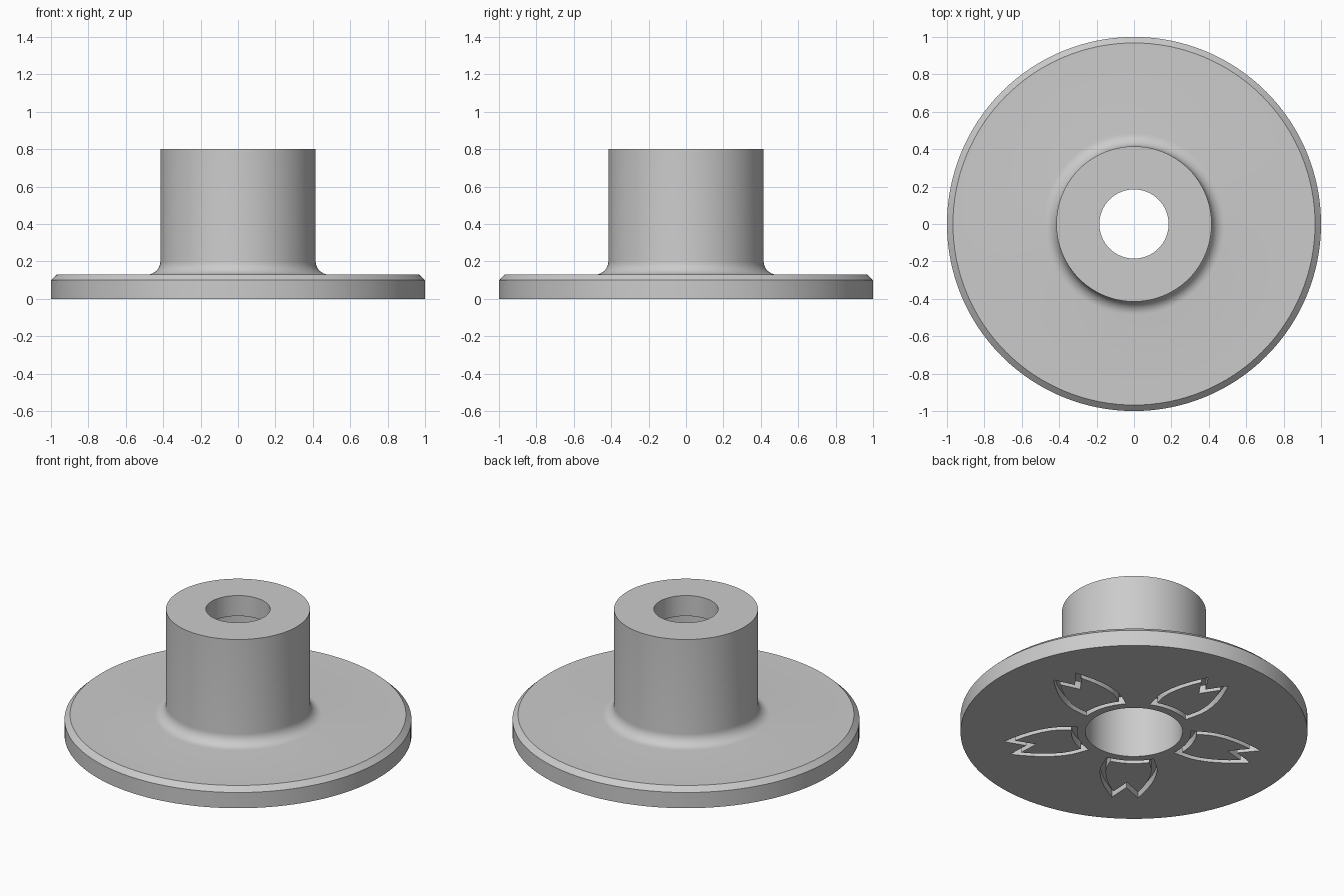
import bpy, bmesh, math
from mathutils import Matrix, Vector

cube = bpy.data.objects.get("Cube")
if cube:
    bpy.data.objects.remove(cube, do_unlink=True)

grey = bpy.data.materials.new("light_grey")
grey.use_nodes = True
grey.diffuse_color = (0.6, 0.6, 0.6, 1)
grey.node_tree.nodes["Principled BSDF"].inputs["Base Color"].default_value = (0.6, 0.6, 0.6, 1)


def make_object(name, bm):
    bmesh.ops.recalc_face_normals(bm, faces=bm.faces)
    mesh = bpy.data.meshes.new(name)
    bm.to_mesh(mesh)
    bm.free()
    mesh.materials.append(grey)
    obj = bpy.data.objects.new(name, mesh)
    bpy.context.collection.objects.link(obj)
    return obj


# Flanged hub: one lathed profile with chamfered rim, root fillet and stepped bore
hub_r, flange_z, fillet = 0.415, 0.13, 0.07
profile = [(0.28, 0), (1, 0), (1, 0.1), (0.968, flange_z)]
for i in range(9):
    a = math.pi / 2 * i / 8
    profile.append((hub_r + fillet - fillet * math.sin(a),
                    flange_z + fillet - fillet * math.cos(a)))
profile += [(hub_r, 0.8), (0.185, 0.8), (0.185, 0.67), (0.28, 0.67)]

bm = bmesh.new()
verts = [bm.verts.new((r, 0, z)) for r, z in profile]
edges = [bm.edges.new((v, verts[(i + 1) % len(verts)])) for i, v in enumerate(verts)]
bmesh.ops.spin(bm, geom=verts + edges, cent=(0, 0, 0), axis=(0, 0, 1),
               angle=math.tau, steps=128, use_duplicate=False)
bmesh.ops.remove_doubles(bm, verts=bm.verts, dist=0.0001)
hub = make_object("flanged_hub", bm)

# Petal outline along +x: inner arc, bulging sides, notched tip
depth = 0.05
side = [(0.36, 0.150), (0.41, 0.161), (0.46, 0.164), (0.52, 0.158),
        (0.58, 0.145), (0.64, 0.126), (0.70, 0.101), (0.755, 0.075)]
arc = [(0.33 * math.cos(a), 0.33 * math.sin(a))
       for a in [math.radians(-24 + 6 * i) for i in range(9)]]
outline = arc + side + [(0.64, 0)] + [(u, -v) for u, v in reversed(side)]

# Five ring-shaped cutters leave a flush island inside each petal groove
bm = bmesh.new()
for k in range(5):
    turn = Matrix.Rotation(math.radians(90 + 72 * k), 4, "Z")
    face = bm.faces.new([bm.verts.new(turn @ Vector((u, v, -0.05))) for u, v in outline])
    face.normal_update()
    ring = bmesh.ops.inset_region(bm, faces=[face], thickness=0.032,
                                  use_even_offset=True, use_boundary=True)["faces"]
    bmesh.ops.delete(bm, geom=[face], context="FACES")
    top = bmesh.ops.extrude_face_region(bm, geom=ring, use_keep_orig=True)["geom"]
    bmesh.ops.translate(bm, verts=[g for g in top if isinstance(g, bmesh.types.BMVert)],
                        vec=(0, 0, 0.05 + depth))
cutter = make_object("petal_groove_cutter", bm)
cutter.hide_render = True
cutter.hide_set(True)

cut = hub.modifiers.new("petal_grooves", "BOOLEAN")
cut.operation = "DIFFERENCE"
cut.solver = "EXACT"
cut.object = cutter

# Bake the cut, then shade smooth with crisp edges
bpy.ops.object.select_all(action="DESELECT")
hub.select_set(True)
bpy.context.view_layer.objects.active = hub
bpy.ops.object.modifier_apply(modifier=cut.name)
bpy.data.objects.remove(cutter, do_unlink=True)
bpy.ops.object.shade_smooth_by_angle(angle=math.radians(30))
